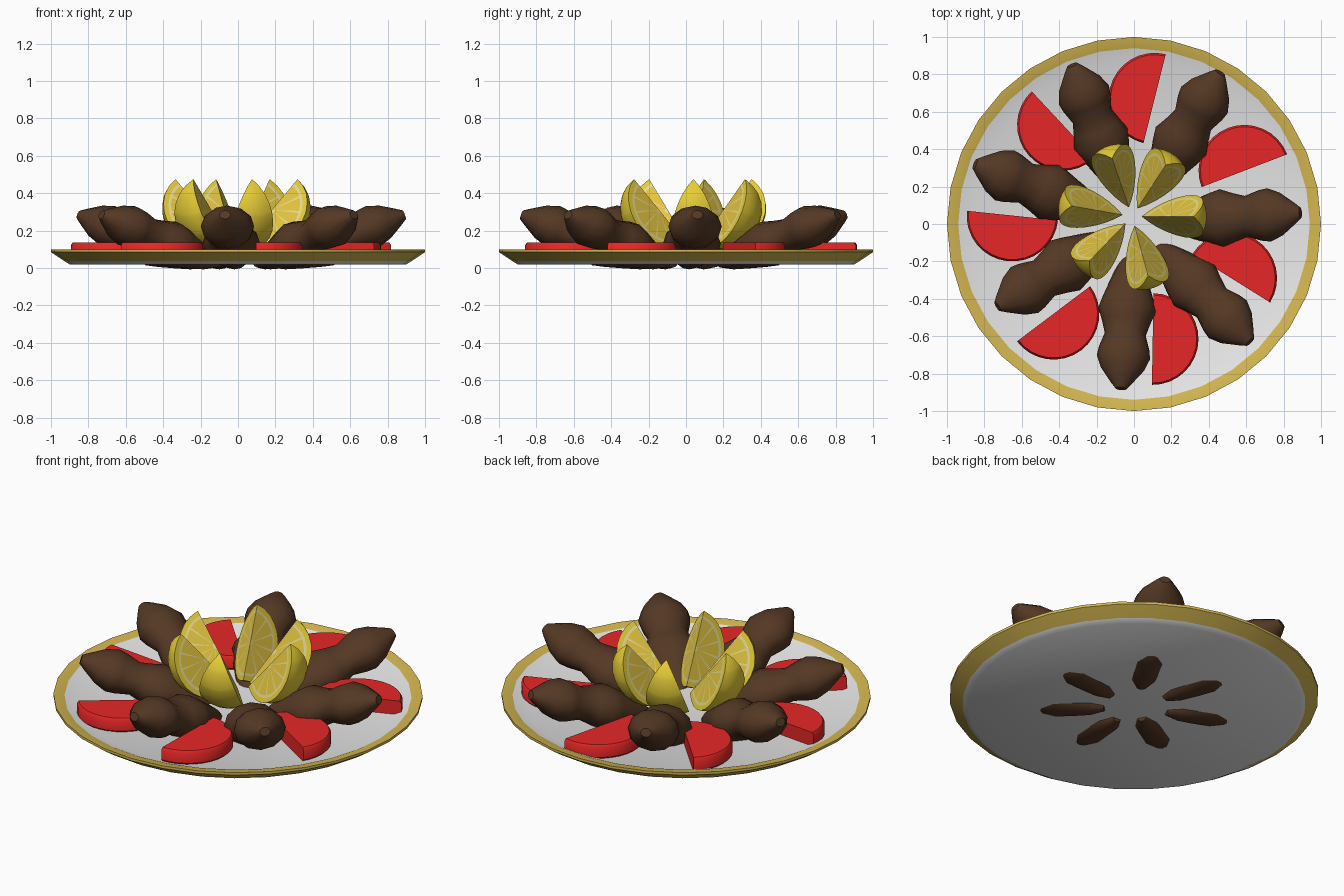
import bpy, bmesh, math
from mathutils import Matrix, Vector

if "Cube" in bpy.data.objects:
    bpy.data.objects.remove(bpy.data.objects["Cube"])


def material(name, rgb):
    m = bpy.data.materials.new(name)
    m.diffuse_color = (*rgb, 1)
    m.use_nodes = True
    m.node_tree.nodes["Principled BSDF"].inputs["Base Color"].default_value = m.diffuse_color
    return m


WHITE = material("white_china", (0.8, 0.8, 0.8))
GOLD = material("gold_rim", (0.66, 0.47, 0.08))
BROWN = material("grilled_meat", (0.09, 0.04, 0.018))
RED = material("tomato_red", (0.82, 0.02, 0.02))
RIND = material("lemon_rind", (0.82, 0.63, 0.04))
PULP = material("lemon_pulp", (0.78, 0.56, 0.05))
PITH = material("lemon_pith", (0.82, 0.74, 0.30))


def finish(name, bm, mats, angle=40, matrix=None):
    bmesh.ops.remove_doubles(bm, verts=bm.verts[:], dist=0.0003)
    bmesh.ops.recalc_face_normals(bm, faces=bm.faces[:])
    me = bpy.data.meshes.new(name)
    bm.to_mesh(me)
    bm.free()
    for m in mats:
        me.materials.append(m)
    ob = bpy.data.objects.new(name, me)
    bpy.context.collection.objects.link(ob)
    if matrix is not None:
        ob.matrix_world = matrix
    bpy.ops.object.select_all(action='DESELECT')
    ob.select_set(True)
    bpy.context.view_layer.objects.active = ob
    bpy.ops.object.shade_smooth_by_angle(angle=math.radians(angle))
    return ob


def loft(bm, rings):
    """Skin a list of closed rings and cap both ends."""
    loops = [[bm.verts.new(p) for p in r] for r in rings]
    n = len(loops[0])
    for a, b in zip(loops, loops[1:]):
        for i in range(n):
            j = (i + 1) % n
            bm.faces.new((a[i], a[j], b[j], b[i]))
    bm.faces.new(loops[0])
    bm.faces.new(loops[-1])


def place(x, y, z, deg):
    return Matrix.Translation((x, y, z)) @ Matrix.Rotation(math.radians(deg), 4, 'Z')


# Plate: lathed profile, gold on the outer band
profile = [(0.90, 0.02), (0.93, 0.038), (1.0, 0.085), (1.0, 0.1), (0.94, 0.09), (0.86, 0.055)]
bm = bmesh.new()
loft(bm, [[(r * math.cos(math.tau * i / 32), r * math.sin(math.tau * i / 32), z)
           for i in range(32)] for r, z in profile])
for f in bm.faces:
    f.material_index = int(f.calc_center_median().xy.length > 0.945)
finish("plate", bm, [WHITE, GOLD])

# Meat skewers: knobbly lathed pieces tilted up towards the rim
meat = [(0, 0.03), (0.03, 0.055), (0.11, 0.115), (0.18, 0.143), (0.23, 0.135), (0.31, 0.11),
        (0.38, 0.13), (0.45, 0.155), (0.52, 0.135), (0.62, 0.1), (0.70, 0.07), (0.77, 0.025)]
tilt = math.radians(20)
axis = Vector((math.cos(tilt), 0, math.sin(tilt)))
up = Vector((-math.sin(tilt), 0, math.cos(tilt)))
tips = [(0.89, 0.06), (0.46, 0.81), (-0.33, 0.85), (-0.85, 0.32),
        (-0.73, -0.44), (-0.07, -0.88), (0.62, -0.63)]
for k, (x, y) in enumerate(tips):
    R = math.hypot(x, y)
    bm = bmesh.new()
    rings = []
    for s, r in meat:
        c = Vector((R, 0, 0.285)) - axis * s
        rings.append([c + Vector((0, 1, 0)) * r * math.cos(math.tau * i / 12)
                      + up * r * 0.8 * math.sin(math.tau * i / 12) for i in range(12)])
    loft(bm, rings)
    finish(f"meat_piece_{k + 1}", bm, [BROWN], 40, place(0, 0, 0, math.degrees(math.atan2(y, x))))

# Tomato slices: half discs, cut edge roughly radial, (x, y, edge angle)
tomatoes = [(0.11, 0.67, 76), (0.59, 0.285, 21), (0.52, -0.29, -32), (0.1, -0.615, -91),
            (-0.43, -0.48, 217), (-0.65, 0.045, 174), (-0.38, 0.53, 133)]
for k, (x, y, a) in enumerate(tomatoes):
    bm = bmesh.new()
    loft(bm, [[(r * math.cos(math.pi * i / 16), r * math.sin(math.pi * i / 16), z)
               for i in range(17)]
              for r, z in [(0.23, 0.05), (0.245, 0.065), (0.245, 0.122), (0.235, 0.137)]])
    finish(f"tomato_slice_{k + 1}", bm, [RED], 35, place(x, y, 0, a))

# Lemon wedges: rind swept between two cut faces with pale membranes
HALF = math.radians(34)
thetas = []
for i in range(6):
    thetas += [max(0, 30 * i - 2), 30 * i + 2, 30 * i + 15]
thetas += [178, 180]
radii = [0, 0.08, 0.8, 0.87, 1]
lean = math.radians(50)
chord = Vector((math.cos(lean), 0, math.sin(lean)))
bulge = Vector((math.sin(lean), 0, -math.cos(lean)))
side = Vector((0, 1, 0))


def lemon_point(theta, rho, phi):
    t = math.radians(theta)
    depth = bulge * math.cos(phi) + side * math.sin(phi)
    return (Vector((0.19, 0, 0.31)) + chord * 0.215 * rho * math.cos(t)
            + depth * 0.205 * rho * math.sin(t))


def quad(bm, pts, mat):
    unique = []
    for p in pts:
        if all((p - q).length > 0.0003 for q in unique):
            unique.append(p)
    if len(unique) > 2:
        bm.faces.new([bm.verts.new(p) for p in unique]).material_index = mat


for k, a in enumerate([0, 57, 109, 170, 226, 285]):
    bm = bmesh.new()
    for t0, t1 in zip(thetas, thetas[1:]):
        for ph in (-HALF, HALF):
            for i in range(4):
                r0, r1 = radii[i], radii[i + 1]
                spoke = t1 - t0 < 5
                mat = 0 if i == 3 else 2 if (i in (0, 2) or spoke) else 1
                quad(bm, [lemon_point(t0, r0, ph), lemon_point(t0, r1, ph),
                          lemon_point(t1, r1, ph), lemon_point(t1, r0, ph)], mat)
        for j in range(5):
            p0, p1 = (-HALF + 2 * HALF * (j + d) / 5 for d in (0, 1))
            quad(bm, [lemon_point(t0, 1, p0), lemon_point(t0, 1, p1),
                      lemon_point(t1, 1, p1), lemon_point(t1, 1, p0)], 0)
    finish(f"lemon_wedge_{k + 1}", bm, [RIND, PULP, PITH], 35, place(-0.01, 0.04, 0, a))
